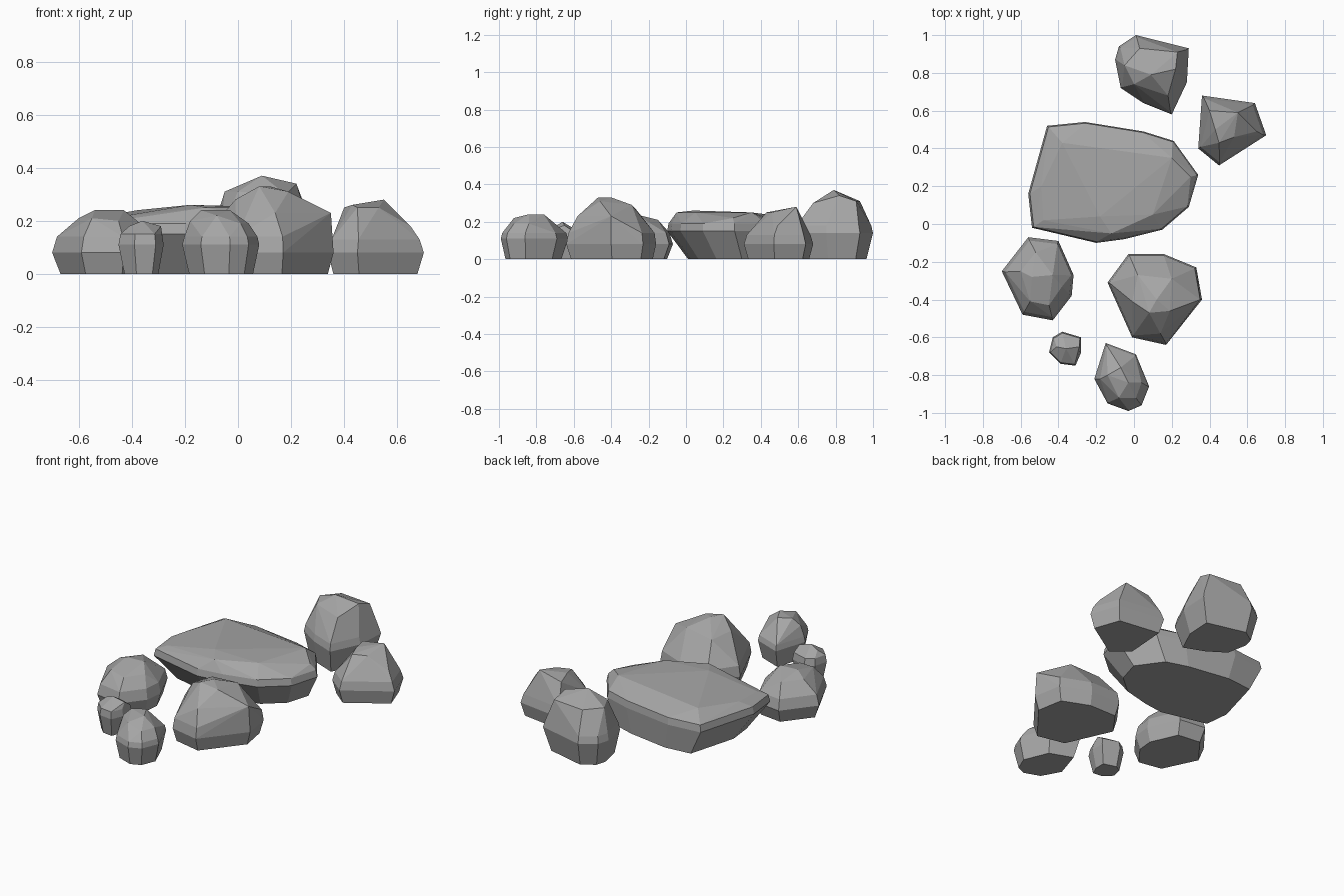
import bpy
import bmesh
from math import radians
from mathutils import Vector

default_cube = bpy.data.objects.get("Cube")
if default_cube:
    bpy.data.objects.remove(default_cube, do_unlink=True)


def flat_material(name, colour):
    material = bpy.data.materials.new(name)
    material.use_nodes = True
    material.diffuse_color = colour
    material.node_tree.nodes["Principled BSDF"].inputs["Base Color"].default_value = colour
    return material


stone = flat_material("grey stone", (0.38, 0.38, 0.38, 1))


def ring(outline, height, scale=1, shift=0):
    """Outline scaled about its middle, slid along y and placed at a height."""
    points = [Vector((x, y, 0)) for x, y in outline]
    middle = sum(points, Vector()) / len(points)
    offset = Vector((0, shift, height))
    return [middle + (point - middle) * scale + offset for point in points]


def rock(name, outline, crown, waist, shoulder, taper=0.95, foot=0.85, shift=0):
    """Faceted boulder: foot, waist and shoulder rings plus crown corners.
    All lengths are given in hundredths of a unit."""
    corners = ring(outline, 0, foot, shift) + ring(outline, waist)
    corners += ring(outline, shoulder, taper)
    corners += [Vector(point) for point in crown]

    bm = bmesh.new()
    for corner in corners:
        bm.verts.new(corner / 100)
    bmesh.ops.convex_hull(bm, input=bm.verts[:])
    loose = [vert for vert in bm.verts if not vert.link_faces]
    bmesh.ops.delete(bm, geom=loose, context="VERTS")
    bmesh.ops.dissolve_limit(bm, angle_limit=radians(4),
                             verts=bm.verts[:], edges=bm.edges[:])
    bmesh.ops.recalc_face_normals(bm, faces=bm.faces[:])

    mesh = bpy.data.meshes.new(name)
    bm.to_mesh(mesh)
    bm.free()
    mesh.materials.append(stone)
    boulder = bpy.data.objects.new(name, mesh)
    bpy.context.collection.objects.link(boulder)
    return boulder


# Broad flat slab, undercut along its front
rock("large_slab",
     outline=[(-46, 52), (-26, 54), (5, 49), (21, 44), (34, 26), (29, 9),
              (15, -3), (-5, -8), (-20, -10), (-54, -2), (-56, 16)],
     crown=[(-38, 43, 24), (20, 35, 25), (30, 25, 22), (10, 5, 25),
            (-12, -5, 25), (-18, 4, 26), (-48, 2, 21), (-49, 20, 22)],
     waist=15, shoulder=19, taper=0.98, foot=0.8, shift=5)

# Tall boulder in front of the slab
rock("front_right_boulder",
     outline=[(-14, -31), (-3, -16), (16, -16), (33, -23), (36, -40),
              (17, -64), (-1, -60)],
     crown=[(8, -47, 33), (12, -40, 33), (-1, -41, 28), (20, -29, 29),
            (2, -27, 27), (19, -46, 31), (35, -40, 23), (14, -58, 23)],
     waist=8, shoulder=14, taper=0.96, foot=0.91)

# Medium boulder on the left
rock("left_boulder",
     outline=[(-70, -25), (-56, -7), (-40, -9), (-32, -27), (-33, -38),
              (-43, -51), (-59, -48)],
     crown=[(-54, -28, 24), (-43, -27, 24), (-60, -25, 21), (-52, -15, 21),
            (-38, -33, 20), (-45, -43, 20), (-55, -41, 21)],
     waist=8, shoulder=14, taper=0.92, foot=0.86)

# Smallest stone
rock("tiny_stone",
     outline=[(-45, -68), (-43, -60), (-38, -57), (-28, -60), (-28, -68),
              (-31, -75), (-39, -74)],
     crown=[(-36, -66, 20), (-29, -65, 18), (-41, -65, 18)],
     waist=11, shoulder=15, taper=0.92, foot=0.75)

# Rounded stone at the very front
rock("front_stone",
     outline=[(-21, -82), (-15, -63), (1, -69), (8, -86), (4, -96),
              (-3, -99), (-14, -95)],
     crown=[(-14, -80, 24), (-7, -76, 24), (-3, -84, 24), (-8, -92, 22),
            (4, -84, 19), (-18, -82, 20), (1, -92, 19)],
     waist=11, shoulder=14, taper=0.95, foot=0.83)

# Tallest boulder at the back
rock("back_boulder",
     outline=[(-10, 87), (-8, 94), (1, 100), (29, 93), (28, 75), (20, 58),
              (5, 64), (-7, 72)],
     crown=[(9, 79, 37), (22, 82, 34), (-5, 84, 31), (3, 93, 31),
            (23, 91, 31), (0, 74, 31), (18, 68, 30)],
     waist=14, shoulder=18, taper=0.95, foot=0.82)

# Pointed boulder at the back right
rock("back_right_boulder",
     outline=[(36, 68), (64, 64), (70, 47), (45, 31), (34, 40)],
     crown=[(55, 59, 28), (43, 50, 26), (40, 60, 25), (45, 43, 25),
            (53, 46, 25), (65, 49, 18)],
     waist=8, shoulder=13, taper=0.92, foot=0.88)
